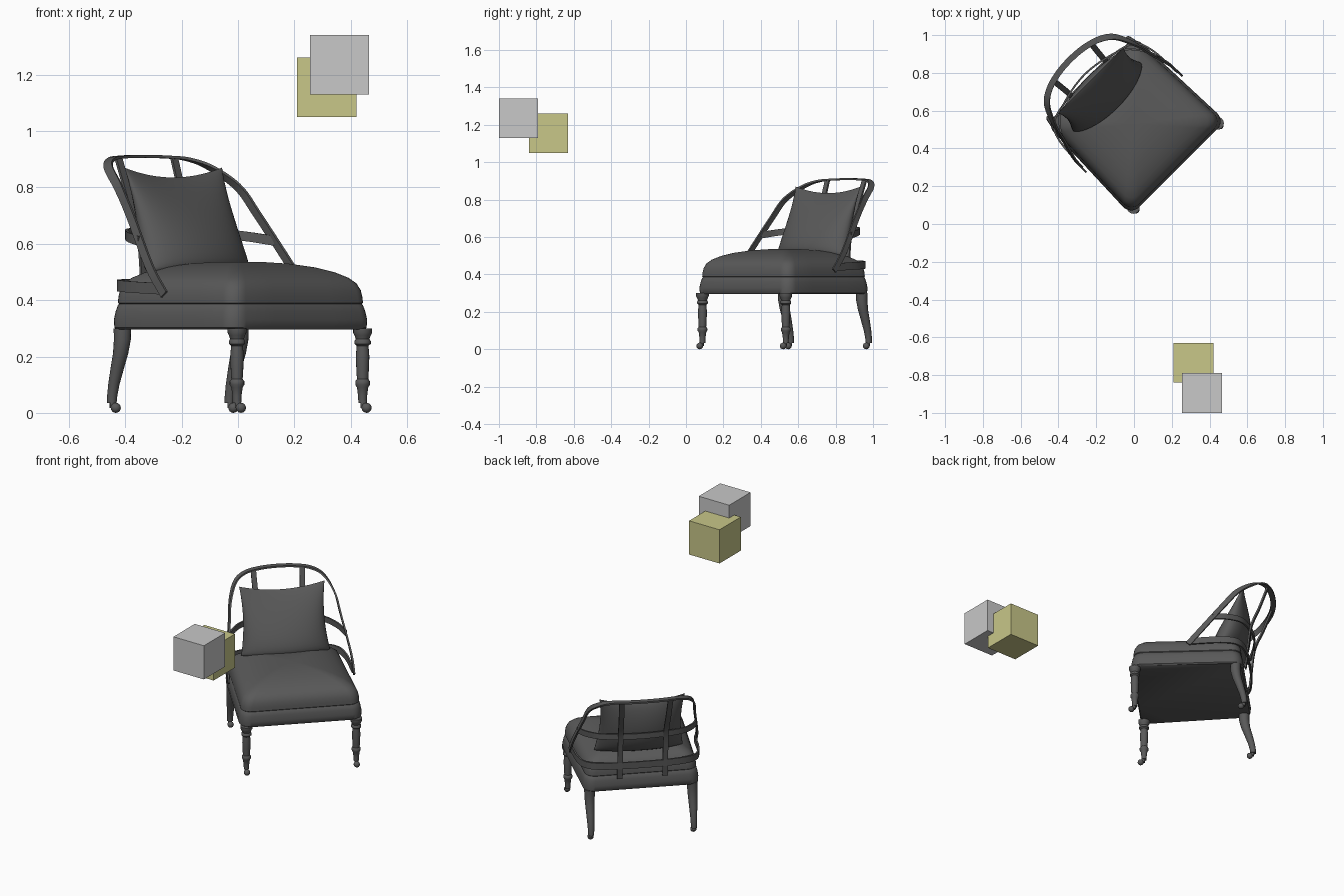
import bpy, bmesh, math
from mathutils import Vector, Matrix

if "Cube" in bpy.data.objects:
    bpy.data.objects.remove(bpy.data.objects["Cube"], do_unlink=True)

# The chair is modelled facing -y around its own centre, then turned 45 degrees
CHAIR = Matrix.Translation((0, 0.53, 0)) @ Matrix.Rotation(math.radians(45), 4, 'Z')


def material(name, rgb):
    m = bpy.data.materials.new(name)
    m.use_nodes = True
    m.diffuse_color = (*rgb, 1)
    m.node_tree.nodes["Principled BSDF"].inputs["Base Color"].default_value = (*rgb, 1)
    return m


charcoal = material("charcoal", (0.1, 0.1, 0.1))
light_grey = material("light grey", (0.58, 0.58, 0.58))
olive = material("olive yellow", (0.58, 0.57, 0.25))


def finish(bm, name, mat, matrix=CHAIR, angle=40):
    bmesh.ops.recalc_face_normals(bm, faces=bm.faces)
    mesh = bpy.data.meshes.new(name)
    bm.to_mesh(mesh)
    bm.free()
    mesh.materials.append(mat)
    ob = bpy.data.objects.new(name, mesh)
    bpy.context.collection.objects.link(ob)
    ob.matrix_world = matrix
    if angle:
        bpy.ops.object.select_all(action='DESELECT')
        ob.select_set(True)
        bpy.context.view_layer.objects.active = ob
        bpy.ops.object.shade_smooth_by_angle(angle=math.radians(angle))
    return ob


def loft(bm, rings):
    """Skin a list of closed rings and cap both ends."""
    vs = [[bm.verts.new(p) for p in ring] for ring in rings]
    n = len(vs[0])
    for a, b in zip(vs, vs[1:]):
        for i in range(n):
            j = (i + 1) % n
            bm.faces.new((a[i], a[j], b[j], b[i]))
    bm.faces.new(vs[0][::-1])
    bm.faces.new(vs[-1])


def smooth_path(points, steps=6):
    """Catmull-Rom curve through the points."""
    p = [Vector(q) for q in points]
    p = [2 * p[0] - p[1]] + p + [2 * p[-1] - p[-2]]
    out = []
    for a, b, c, d in zip(p, p[1:], p[2:], p[3:]):
        for k in range(steps):
            t = k / steps
            out.append(0.5 * (2 * b + (c - a) * t + (2 * a - 5 * b + 4 * c - d) * t * t
                              + (3 * b - a - 3 * c + d) * t ** 3))
    return out + [p[-2]]


def mirrored(half):
    return half + [(-x, y, z) for x, y, z in half[-2::-1]]


def flat_bar(name, points, across, width, thick=0.01):
    """Flat metal bar whose wide side lies along the given direction."""
    path = smooth_path(points)
    rings = []
    for i, c in enumerate(path):
        tan = (path[min(i + 1, len(path) - 1)] - path[max(i - 1, 0)]).normalized()
        w = Vector(across)
        w = (w - tan * w.dot(tan)).normalized() * width / 2
        n = tan.cross(w).normalized() * thick / 2
        rings.append([c + w + n, c - w + n, c - w - n, c + w - n])
    bm = bmesh.new()
    loft(bm, rings)
    return finish(bm, name, charcoal)


def seat_ring(scale, z, r=0.06):
    """Rounded seat outline, a little narrower at the back."""
    pts = []
    for k, (x, y) in enumerate([(0.33, 0.325), (-0.33, 0.325), (-0.35, -0.33), (0.35, -0.33)]):
        cx, cy = x - math.copysign(r, x), y - math.copysign(r, y)
        for i in range(7):
            a = math.radians(90 * k + 15 * i)
            pts.append(((cx + r * math.cos(a)) * scale, (cy + r * math.sin(a)) * scale, z))
        # points along the straight side keep the dome smooth
        nx, ny = [(-1, 1), (-1, -1), (1, -1), (1, 1)][k]
        ex, ey = [(-0.33, 0.325), (-0.35, -0.33), (0.35, -0.33), (0.33, 0.325)][k]
        end = (ex, ey - ny * r) if k % 2 else (ex - nx * r, ey)
        start = (x, y + ny * r) if k % 2 else (x + nx * r, y)
        for i in (0.25, 0.5, 0.75):
            pts.append(((start[0] + (end[0] - start[0]) * i) * scale,
                        (start[1] + (end[1] - start[1]) * i) * scale, z))
    return pts


# Upholstered seat base and domed cushion
for name, profile in (
        ("seat_base", [(0.98, 0.295), (1, 0.302), (1.005, 0.33), (0.99, 0.36), (0.97, 0.384), (0.955, 0.388)]),
        ("seat_cushion", [(0.95, 0.382), (0.972, 0.39), (0.968, 0.41), (0.955, 0.435), (0.92, 0.46),
                          (0.86, 0.479), (0.75, 0.499), (0.6, 0.516), (0.4, 0.529), (0.2, 0.535), (0.04, 0.536)])):
    bm = bmesh.new()
    loft(bm, [seat_ring(s, z) for s, z in profile])
    finish(bm, name, charcoal)


# Wedge-shaped pillow with pinched corners
def pillow_point(s, t, side):
    h = (t + 1) / 2
    bulge = 0.085 * math.sqrt(max(0, 1 - s * s)) * max(0, 1 - t) ** 0.8 * max(0, 1 + t) ** 0.25
    x = s * 0.25 * (1 - 0.07 * (1 - t * t)) * (1.02 - 0.04 * h)
    y = 0.2 + 0.125 * h + side * bulge
    return Vector((x, y, 0.5 + 0.335 * h + 0.035 * s * s * h))


bm = bmesh.new()
N = 20
for side in (-1, 1):
    steps = [-math.cos(math.pi * i / N) for i in range(N + 1)]
    g = [[bm.verts.new(pillow_point(s, t, side)) for s in steps] for t in steps]
    for i in range(N):
        for j in range(N):
            bm.faces.new((g[i][j], g[i][j + 1], g[i + 1][j + 1], g[i + 1][j]))
bmesh.ops.remove_doubles(bm, verts=bm.verts, dist=0.0005)
finish(bm, "pillow", charcoal, angle=60)

# Metal back: hoop, two rails and two uprights
flat_bar("back_hoop", mirrored([(0.36, 0.01, 0.42), (0.355, 0.09, 0.52), (0.32, 0.22, 0.70), (0.3, 0.3, 0.80),
                                (0.255, 0.395, 0.87), (0.19, 0.445, 0.9), (0.1, 0.472, 0.908), (0, 0.48, 0.91)]),
         (0, 1, 0), 0.032)
flat_bar("middle_rail", mirrored([(0.34, 0.155, 0.61), (0.3, 0.25, 0.625), (0.21, 0.33, 0.638), (0, 0.37, 0.645)]),
         (0, 0, 1), 0.034)
flat_bar("lower_rail", mirrored([(0.355, 0.03, 0.44), (0.345, 0.2, 0.447), (0.305, 0.295, 0.452),
                                 (0.2, 0.335, 0.455), (0, 0.345, 0.455)]), (0, 0, 1), 0.04)
for sx, label in ((1, "left"), (-1, "right")):
    flat_bar(label + "_upright", [(sx * 0.14, 0.46, 0.904), (sx * 0.135, 0.415, 0.78), (sx * 0.13, 0.362, 0.645),
                                  (sx * 0.13, 0.34, 0.46), (sx * 0.13, 0.33, 0.37)], (1, 0, 0), 0.03)


def leg(name, stations, x):
    """Round leg through (y, z, radius) stations, ending in a caster."""
    bm = bmesh.new()
    loft(bm, [[(x + r * math.cos(math.tau * i / 16), y + r * math.sin(math.tau * i / 16), z)
               for i in range(16)] for y, z, r in stations])
    finish(bm, name, charcoal)
    foot = stations[-1][0]
    bm = bmesh.new()
    bmesh.ops.create_uvsphere(bm, u_segments=14, v_segments=8, radius=0.018,
                              matrix=Matrix.Translation((x, foot - 0.02, 0.018)))
    bmesh.ops.create_cone(bm, cap_ends=True, segments=10, radius1=0.011, radius2=0.011, depth=0.025,
                          matrix=Matrix.Translation((x, foot - 0.005, 0.03)))
    finish(bm, name + "_caster", charcoal)


# Turned front legs and sabre-shaped back legs
turned = [(0.30, 0.034), (0.285, 0.034), (0.275, 0.029), (0.262, 0.024), (0.255, 0.029), (0.245, 0.029),
          (0.238, 0.021), (0.2, 0.024), (0.15, 0.022), (0.12, 0.02), (0.112, 0.026), (0.1, 0.026),
          (0.09, 0.02), (0.06, 0.016), (0.035, 0.015)]
sabre = [(0.285, 0.3, 0.031), (0.285, 0.26, 0.03), (0.294, 0.21, 0.027), (0.31, 0.16, 0.024),
         (0.328, 0.1, 0.02), (0.336, 0.06, 0.018), (0.338, 0.035, 0.017)]
for sx, label in ((1, "left"), (-1, "right")):
    leg(label + "_front_leg", [(-0.31, z, r) for z, r in turned], sx * 0.315)
    leg(label + "_back_leg", sabre, sx * 0.295)

# Two floating cubes
for name, mat, centre in (("grey_cube", light_grey, (0.36, -0.895, 1.235)),
                          ("yellow_cube", olive, (0.315, -0.735, 1.155))):
    bm = bmesh.new()
    bmesh.ops.create_cube(bm, size=0.21)
    finish(bm, name, mat, Matrix.Translation(centre), angle=0)
